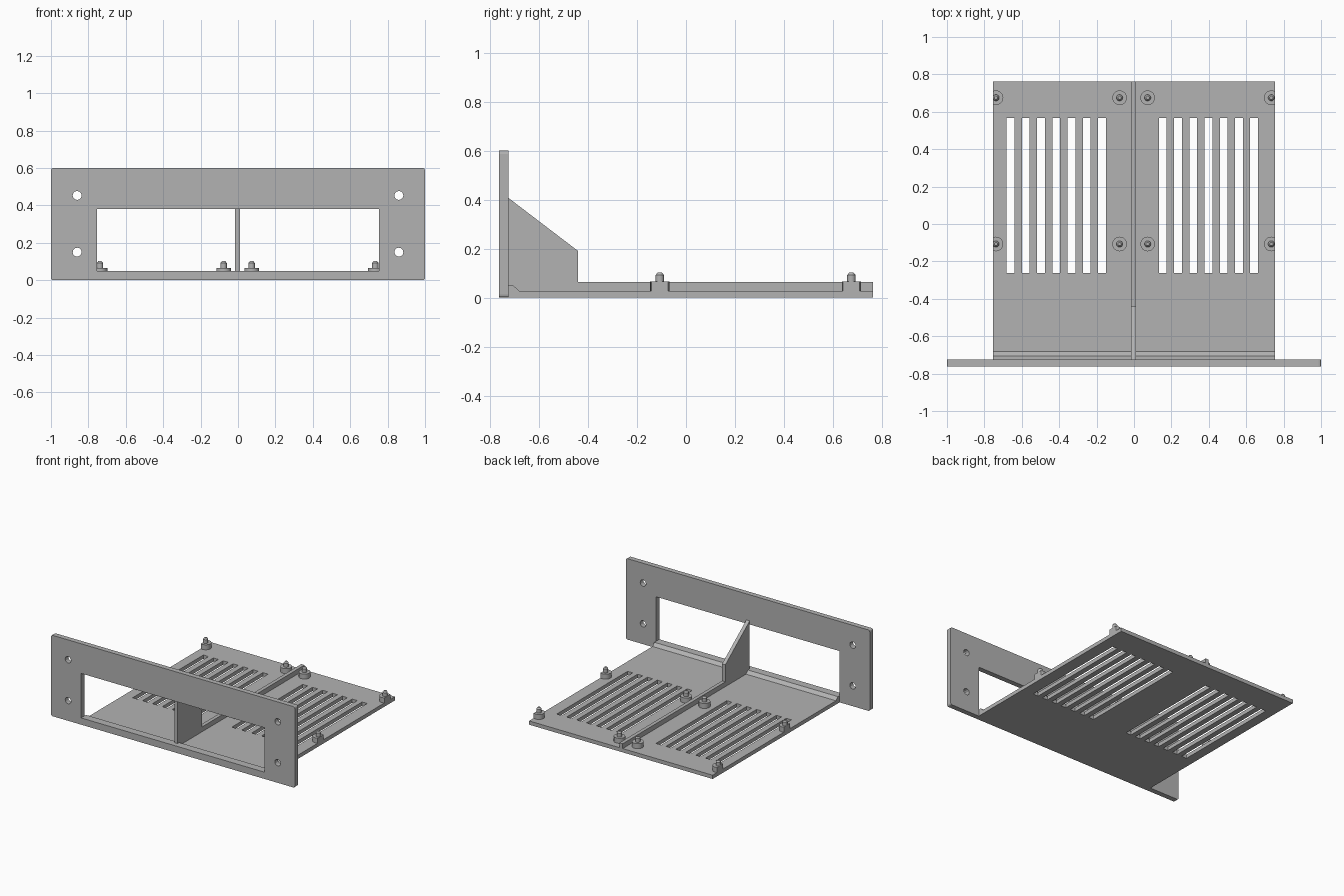
import bpy
import bmesh
from mathutils import Matrix, Vector

if "Cube" in bpy.data.objects:
    bpy.data.objects.remove(bpy.data.objects["Cube"], do_unlink=True)

grey = bpy.data.materials.new("plain grey")
grey.use_nodes = True
GREY = (0.45, 0.45, 0.45, 1)
grey.diffuse_color = GREY
grey.node_tree.nodes["Principled BSDF"].inputs["Base Color"].default_value = GREY

HALF = 0.753               # half width of tray and window
FRONT, BACK = -0.763, 0.763
PANEL_BACK = -0.725
FLOOR = 0.028


def finish(name, bm):
    bmesh.ops.recalc_face_normals(bm, faces=bm.faces)
    mesh = bpy.data.meshes.new(name)
    bm.to_mesh(mesh)
    bm.free()
    mesh.materials.append(grey)
    obj = bpy.data.objects.new(name, mesh)
    bpy.context.collection.objects.link(obj)
    return obj


def add_box(bm, low, high):
    low, high = Vector(low), Vector(high)
    place = Matrix.Translation((low + high) / 2) @ Matrix.Diagonal((*(high - low), 1))
    bmesh.ops.create_cube(bm, size=1, matrix=place)


def add_cylinder(bm, centre, r1, r2, depth, sides=24, turn=Matrix()):
    bmesh.ops.create_cone(bm, cap_ends=True, segments=sides, radius1=r1, radius2=r2,
                          depth=depth, matrix=Matrix.Translation(centre) @ turn)


def extrude_profile(name, points, x0, x1):
    """Side profile of (y, z) points, extruded across x."""
    bm = bmesh.new()
    face = bm.faces.new([bm.verts.new((x0, y, z)) for y, z in points])
    side = bmesh.ops.extrude_face_region(bm, geom=[face])["geom"]
    verts = [v for v in side if isinstance(v, bmesh.types.BMVert)]
    bmesh.ops.translate(bm, verts=verts, vec=(x1 - x0, 0, 0))
    return finish(name, bm)


def cut(obj, cutter_bm, operation="DIFFERENCE"):
    cutter = finish("cutter", cutter_bm)
    cutter.hide_render = True
    mod = obj.modifiers.new("cut", "BOOLEAN")
    mod.operation = operation
    mod.solver = "EXACT"
    mod.object = cutter
    bpy.context.view_layer.objects.active = obj
    bpy.ops.object.modifier_apply(modifier=mod.name)
    bpy.data.objects.remove(cutter, do_unlink=True)


# Front panel with softened corners, window and screw holes
bm = bmesh.new()
add_box(bm, (-1, FRONT, 0), (1, PANEL_BACK, 0.6))
corners = [e for e in bm.edges if abs(e.verts[0].co.y - e.verts[1].co.y) > 0.01]
bmesh.ops.bevel(bm, geom=corners, offset=0.013, segments=3, profile=0.5, affect="EDGES")
panel = finish("front_panel", bm)

bm = bmesh.new()
add_box(bm, (-HALF, -0.9, 0.05), (HALF, -0.6, 0.38))
for x in (-0.86, 0.86):
    for z in (0.15, 0.453):
        add_cylinder(bm, (x, FRONT, z), 0.024, 0.024, 0.2, 12, Matrix.Rotation(1.5708, 4, "X"))
cut(panel, bm)

# Tray floor with a sloped lip behind the panel and two banks of vent slots
tray = extrude_profile("tray", [(PANEL_BACK, 0), (BACK, 0), (BACK, FLOOR), (-0.682, FLOOR),
                                (-0.705, 0.05), (PANEL_BACK, 0.05)], -HALF, HALF)
bm = bmesh.new()
for start in (-0.66, 0.154):
    for i in range(7):
        x = start + i * 0.0814
        add_box(bm, (x - 0.021, -0.263, -0.1), (x + 0.021, 0.567, 0.1))
cut(tray, bm)

# Central rib rising into a gusset at the panel
extrude_profile("centre_rib", [(PANEL_BACK, 0.01), (BACK, 0.01), (BACK, 0.064), (-0.44, 0.064),
                               (-0.44, 0.19), (PANEL_BACK, 0.407)], -0.015, 0.012)

# Board standoffs with locating pins, outer ones trimmed flush with the tray sides
for x in (-0.738, -0.077, 0.073, 0.734):
    for y in (-0.107, 0.675):
        for part, r1, r2, z0, z1 in (("standoff", 0.039, 0.039, 0.01, 0.065),
                                     ("pin", 0.017, 0.017, 0.06, 0.092),
                                     ("pin_tip", 0.017, 0.009, 0.092, 0.102)):
            bm = bmesh.new()
            add_cylinder(bm, (x, y, (z0 + z1) / 2), r1, r2, z1 - z0)
            for side in (-1, 1):
                geom = bm.verts[:] + bm.edges[:] + bm.faces[:]
                bmesh.ops.bisect_plane(bm, geom=geom, plane_co=(side * HALF, 0, 0),
                                       plane_no=(side, 0, 0), clear_outer=True)
            rim = [e for e in bm.edges if e.is_boundary]
            if rim:
                bmesh.ops.holes_fill(bm, edges=rim)
            obj = finish(part, bm)
            bpy.context.view_layer.objects.active = obj
            bpy.ops.object.select_all(action="DESELECT")
            obj.select_set(True)
            bpy.ops.object.shade_smooth_by_angle()
